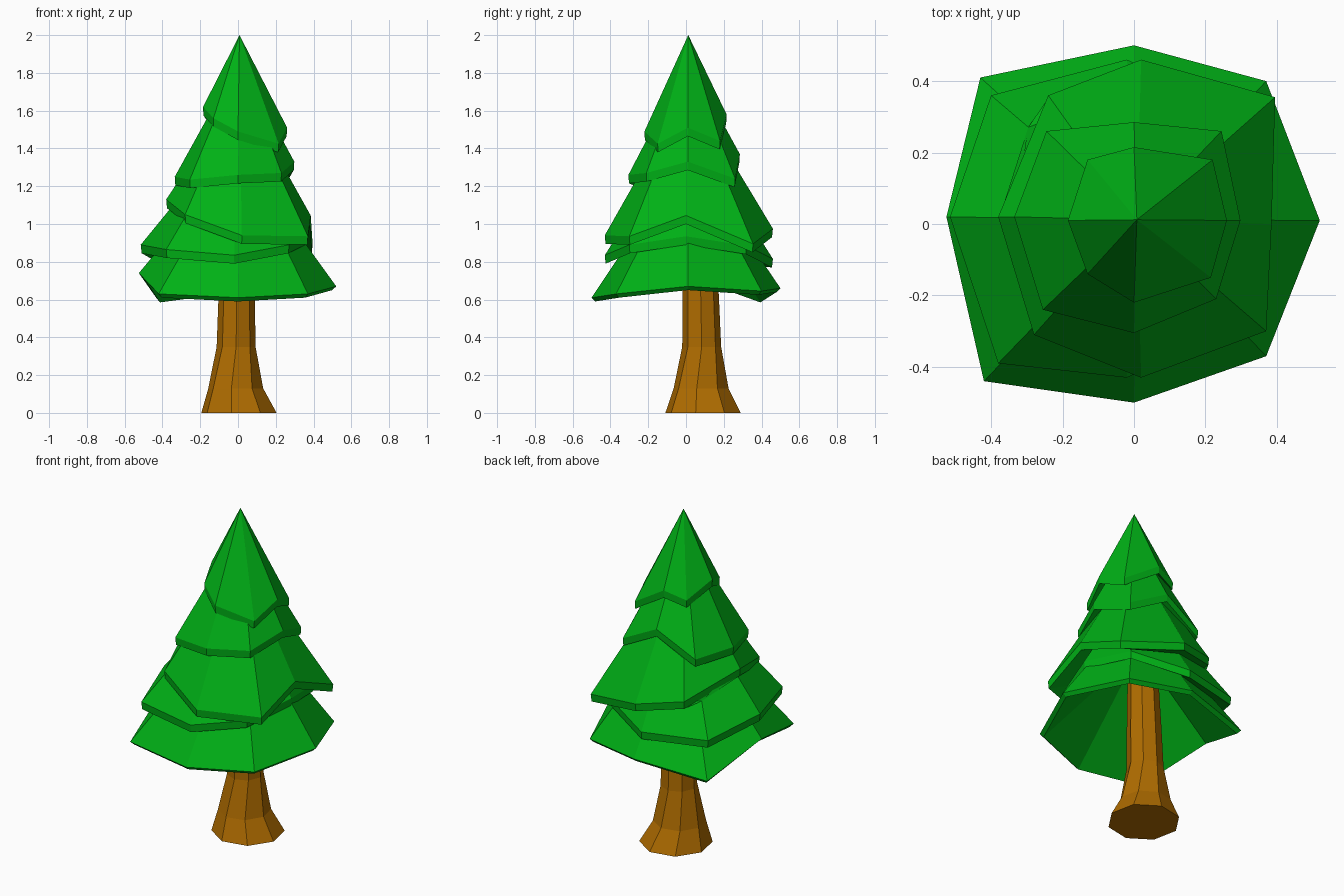
import bpy, bmesh, math
from mathutils import Vector

if "Cube" in bpy.data.objects:
    bpy.data.objects.remove(bpy.data.objects["Cube"])


def material(name, rgb):
    m = bpy.data.materials.new(name)
    m.diffuse_color = (*rgb, 1)
    m.use_nodes = True
    m.node_tree.nodes["Principled BSDF"].inputs["Base Color"].default_value = m.diffuse_color
    return m


def build(name, rings, mat):
    """Skin a stack of 8-point rings; a one-point ring is a tip."""
    bm = bmesh.new()
    loops = [[bm.verts.new(p) for p in r] for r in rings]
    for a, b in zip(loops, loops[1:]):
        for i in range(8):
            j = (i + 1) % 8
            quad = [a[i % len(a)], a[j % len(a)], b[j % len(b)], b[i % len(b)]]
            bm.faces.new(list(dict.fromkeys(quad)))
    for end in (loops[0], loops[-1]):
        if len(end) > 2:
            bm.faces.new(end)
    bmesh.ops.recalc_face_normals(bm, faces=bm.faces)
    me = bpy.data.meshes.new(name)
    bm.to_mesh(me)
    bm.free()
    me.materials.append(mat)
    ob = bpy.data.objects.new(name, me)
    bpy.context.collection.objects.link(ob)
    return ob


green = material("needles", (0.0, 0.44, 0.008))
brown = material("bark", (0.43, 0.15, 0.0))

# Branch tiers, top to bottom: cone apex height, then the uneven rim
# counter-clockwise from the front
tiers = [
    (2.00, [(0, -.22, 1.49), (.215, -.15, 1.425), (.26, .01, 1.51), (.22, .18, 1.44),
            (0, .215, 1.58), (-.13, .18, 1.54), (-.185, .01, 1.62), (-.13, -.14, 1.56)]),
    (1.87, [(0, -.305, 1.26), (.23, -.21, 1.27), (.298, .01, 1.33), (.245, .26, 1.24),
            (0, .285, 1.37), (-.245, .26, 1.24), (-.335, .02, 1.25), (-.255, -.24, 1.235)]),
    (1.72, [(.02, -.43, .94), (.37, -.30, .935), (.385, .0, 1.045), (.395, .355, .895),
            (.02, .46, .975), (-.24, .36, 1.02), (-.38, .02, 1.13), (-.28, -.31, 1.05)]),
    (1.53, [(-.02, -.43, .835), (.27, -.30, .89), (.36, 0, .935), (.29, .32, .885),
            (-.02, .46, .815), (-.40, .36, .825), (-.515, .02, .89), (-.38, -.39, .865)]),
    (1.38, [(0, -.5, .61), (.37, -.37, .63), (.52, .01, .67), (.37, .40, .645),
            (0, .5, .66), (-.43, .41, .605), (-.525, .02, .74), (-.42, -.44, .63)]),
]

# Foliage: each tier drops to a rim, folds under, and tucks into the next cone
rings = [[Vector((.008, .012, 2.0))]]
lip = None
for n, (apex, pts) in enumerate(tiers):
    rim = [Vector(p) for p in pts]
    tip = Vector((.008, .012, apex))
    if lip:
        neck = []
        for low, up in zip(rim, lip):
            t = (up.z + .03 - low.z) / (apex - low.z)
            neck.append(low.lerp(tip, max(t, .08)))
        rings.append(neck)
    last = n == len(tiers) - 1
    inset, drop = (.96, .02) if last else (.99, .045)
    lip = [Vector((p.x * inset, p.y * inset, p.z - drop)) for p in rim]
    rings += [rim, lip]
# hollow underside
rings.append([Vector((0, .05, 1.12))])
build("foliage", rings, green)

# Trunk: flared, slightly twisted eight-sided stem set slightly back
# (height, centre x, centre y, radius, twist in degrees)
profile = [(0, .005, .09, .203, -11), (.13, -.012, .08, .147, -9), (.35, -.01, .083, .103, 0),
           (.62, -.007, .078, .096, 0), (.95, -.005, .07, .085, 0)]
trunk = [[(cx + r * math.sin(k * math.pi / 4 + math.radians(tw)),
           cy - r * math.cos(k * math.pi / 4 + math.radians(tw)), z)
          for k in range(8)] for z, cx, cy, r, tw in profile]
build("trunk", trunk, brown)
